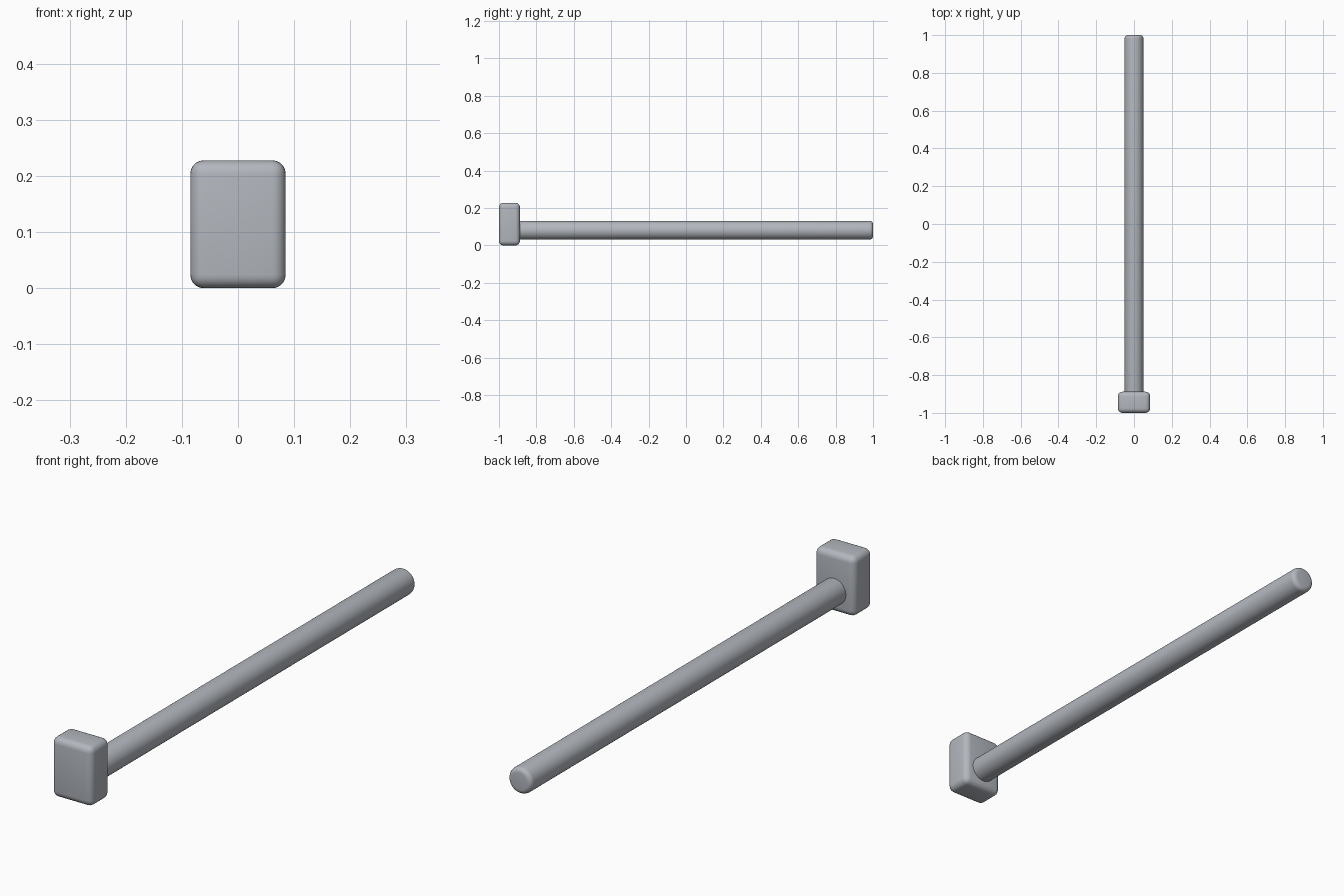
import bpy
import math

cube = bpy.data.objects.get("Cube")
if cube:
    bpy.data.objects.remove(cube, do_unlink=True)

# Single brushed steel colour
steel = bpy.data.materials.new("steel_grey")
steel.use_nodes = True
steel.diffuse_color = (0.45, 0.475, 0.515, 1)
steel.node_tree.nodes["Principled BSDF"].inputs["Base Color"].default_value = steel.diffuse_color


def finish(name, bevel_width):
    """Name, colour, round the edges and smooth the active object."""
    obj = bpy.context.object
    obj.name = name
    obj.data.materials.append(steel)
    bpy.ops.object.transform_apply(location=False, rotation=True, scale=True)
    bevel = obj.modifiers.new("rounded_edges", 'BEVEL')
    bevel.width = bevel_width
    bevel.segments = 5
    bevel.limit_method = 'ANGLE'
    bevel.angle_limit = math.radians(40)
    bpy.ops.object.modifier_apply(modifier=bevel.name)
    bpy.ops.object.shade_smooth_by_angle(angle=math.radians(35))
    return obj


# Rounded block at the front end
front, back = -1.0, -0.888
height = 0.228
bpy.ops.mesh.primitive_cube_add(size=1, location=(0, (front + back) / 2, height / 2))
bpy.context.object.scale = (0.17, back - front, height)
finish("head_block", 0.024)

# Long round rod, set into the block below its middle
rod_start, rod_end = -0.93, 1.0
bpy.ops.mesh.primitive_cylinder_add(
    vertices=48, radius=0.05, depth=rod_end - rod_start,
    location=(0, (rod_start + rod_end) / 2, 0.081),
    rotation=(math.radians(90), 0, 0))
finish("rod", 0.018)
